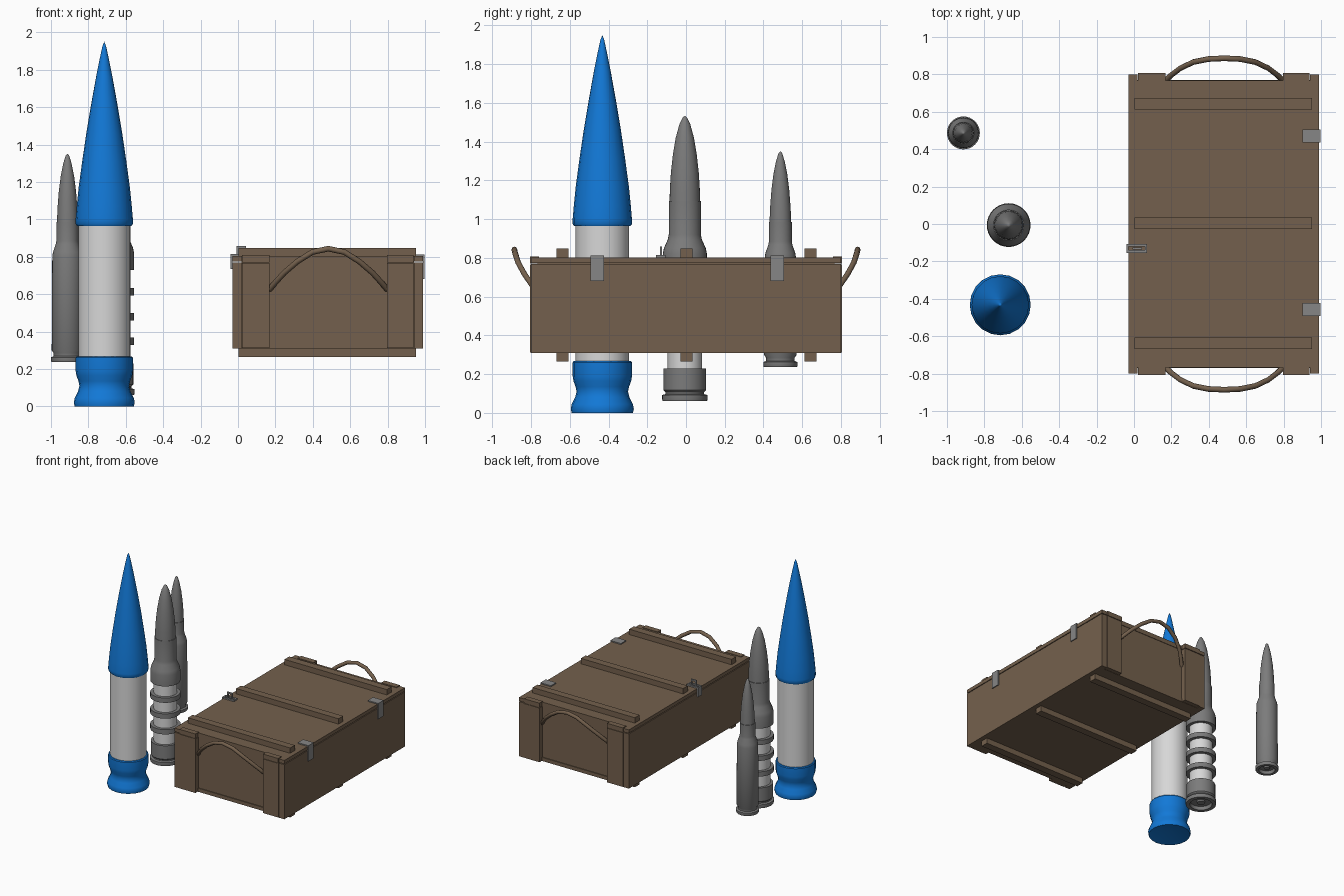
import bpy, bmesh, math
from mathutils import Vector


def material(name, rgb):
    m = bpy.data.materials.new(name)
    m.diffuse_color = (*rgb, 1)
    return m


BROWN = material("crate brown", (0.175, 0.118, 0.074))
BLUE = material("shell blue", (0.006, 0.19, 0.68))
WHITE = material("pale grey", (0.68, 0.68, 0.68))
GREY = material("gun grey", (0.20, 0.20, 0.20))
STEEL = material("fitting steel", (0.24, 0.24, 0.24))


def finish(name, bm, mat, angle=None):
    bmesh.ops.recalc_face_normals(bm, faces=bm.faces)
    me = bpy.data.meshes.new(name)
    bm.to_mesh(me)
    bm.free()
    me.materials.append(mat)
    ob = bpy.data.objects.new(name, me)
    bpy.context.collection.objects.link(ob)
    if angle:
        me.shade_smooth()
        me.set_sharp_from_angle(angle=math.radians(angle))
    return ob


def box(name, x, y, z, mat=BROWN):
    bm = bmesh.new()
    bmesh.ops.create_cube(bm, size=1)
    for v in bm.verts:
        v.co = [(r[0] + r[1]) / 2 + c * (r[1] - r[0]) for c, r in zip(v.co, (x, y, z))]
    return finish(name, bm, mat)


def lathe(name, centre, profile, mat, sides=32):
    """Revolve (radius, z) points, radius 0 closes to a pole."""
    bm = bmesh.new()
    rings = []
    for r, z in profile:
        n = 1 if r == 0 else sides
        rings.append([bm.verts.new((centre[0] + r * math.cos(2 * math.pi * i / sides),
                                    centre[1] + r * math.sin(2 * math.pi * i / sides), z))
                      for i in range(n)])
    for a, b in zip(rings, rings[1:]):
        for i in range(sides):
            j = (i + 1) % sides
            quad = [a[i % len(a)], a[j % len(a)], b[j % len(b)], b[i % len(b)]]
            bm.faces.new(list(dict.fromkeys(quad)))
    return finish(name, bm, mat, 35)


# Large blue-tipped shell
C = (-0.715, -0.432)
lathe("large_shell_base", C, [(0, 0.03), (0.14, 0.003), (0.158, 0), (0.163, 0.02), (0.158, 0.045),
      (0.14, 0.08), (0.133, 0.11), (0.138, 0.135), (0.149, 0.165), (0.153, 0.19),
      (0.153, 0.26), (0.148, 0.267), (0, 0.267)], BLUE, 20)
lathe("large_shell_case", C, [(0, 0.25), (0.139, 0.25), (0.139, 0.98), (0, 0.98)], WHITE, 32)
lathe("large_shell_nose", C, [(0, 0.965), (0.146, 0.965), (0.153, 0.975), (0.153, 1.0), (0.147, 1.07),
      (0.137, 1.17), (0.118, 1.31), (0.096, 1.46), (0.071, 1.61), (0.044, 1.76),
      (0.024, 1.86), (0.010, 1.925), (0, 1.95)], BLUE, 20)

# Medium ringed shell
C = (-0.67, -0.006)
lathe("medium_shell_base", C, [(0, 0.075), (0.03, 0.075), (0.03, 0.09), (0.08, 0.09), (0.085, 0.062),
      (0.115, 0.062), (0.117, 0.07), (0.117, 0.092), (0.1, 0.097), (0.1, 0.107), (0.11, 0.117),
      (0.11, 0.23), (0, 0.23)], GREY)
lathe("medium_shell_core", C, [(0, 0.2), (0.089, 0.2), (0.089, 0.75), (0, 0.75)], WHITE)
for i, z in enumerate((0.348, 0.48, 0.613)):
    lathe(f"medium_shell_ring_{i + 1}", C, [(0.085, z - 0.02), (0.115, z - 0.02), (0.115, z + 0.02),
          (0.085, z + 0.02), (0.085, z - 0.02)], GREY)
lathe("medium_shell_shoulder", C, [(0, 0.73), (0.114, 0.73), (0.114, 0.82), (0.108, 0.85), (0.088, 0.895),
      (0.083, 0.92), (0.083, 1.095), (0, 1.095)], GREY)
lathe("medium_shell_nose", C, [(0, 1.09), (0.079, 1.09), (0.077, 1.16), (0.072, 1.24), (0.062, 1.33),
      (0.047, 1.42), (0.028, 1.49), (0.011, 1.525), (0, 1.533)], GREY)

# Small shell
C = (-0.912, 0.487)
lathe("small_shell_case", C, [(0, 0.25), (0.022, 0.25), (0.022, 0.262), (0.058, 0.262), (0.062, 0.236),
      (0.085, 0.236), (0.088, 0.242), (0.088, 0.262), (0.074, 0.268), (0.074, 0.285), (0.084, 0.3),
      (0.081, 0.8), (0.077, 0.825), (0.062, 0.868), (0.059, 0.885), (0.059, 0.985), (0, 0.985)], GREY)
lathe("small_shell_nose", C, [(0, 0.98), (0.056, 0.98), (0.053, 1.06), (0.046, 1.15), (0.036, 1.23),
      (0.022, 1.3), (0.009, 1.342), (0, 1.351)], GREY)

# Crate walls, floor and lid
box("crate_floor", (-0.03, 0.99), (-0.77, 0.77), (0.31, 0.34))
for side, x in (("left", (-0.03, 0.02)), ("right", (0.94, 0.99))):
    box(f"{side}_wall", x, (-0.8, 0.8), (0.31, 0.768))
    box(f"{side}_lid_edge", x, (-0.8, 0.8), (0.774, 0.803))
box("lid_panel", (0.02, 0.94), (-0.767, 0.767), (0.766, 0.803))

# Crate ends with corner posts and lid cleats
for end, s in (("front", -1), ("back", 1)):
    box(f"{end}_wall", (0.02, 0.94), sorted((s * 0.735, s * 0.763)), (0.32, 0.768))
    for side, x in (("left", (0.022, 0.168)), ("right", (0.797, 0.937))):
        box(f"{end}_{side}_post", x, sorted((s * 0.76, s * 0.804)), (0.312, 0.766))
        box(f"{end}_{side}_cleat", x, sorted((s * 0.76, s * 0.806)), (0.77, 0.808))

# Slats on top and underneath
for i, y in enumerate((-0.638, 0.003, 0.643)):
    for level, z in (("top", (0.8, 0.848)), ("bottom", (0.265, 0.312))):
        box(f"{level}_slat_{i + 1}", (0.003, 0.952), (y - 0.031, y + 0.031), z)

# Rope handles, a round section swept along a mirrored arch
half = [(-0.315, 0.765, 0.625), (-0.285, 0.795, 0.66), (-0.235, 0.833, 0.715), (-0.165, 0.866, 0.775),
        (-0.085, 0.882, 0.825), (0, 0.886, 0.843)]
arch = half + [(-x, y, z) for x, y, z in reversed(half[:-1])]
for end, s in (("front", -1), ("back", 1)):
    pts = [Vector((0.483 + x, s * y, z)) for x, y, z in arch]
    bm = bmesh.new()
    rings = []
    for i, p in enumerate(pts):
        t = (pts[min(i + 1, len(pts) - 1)] - pts[max(i - 1, 0)]).normalized()
        u = t.cross(Vector((0, s, 0))).normalized()
        w = t.cross(u)
        rings.append([bm.verts.new(p + 0.015 * (u * math.cos(a) + w * math.sin(a)))
                      for a in [k * math.pi / 4 for k in range(8)]])
    for a, b in zip(rings, rings[1:]):
        for k in range(8):
            bm.faces.new((a[k], a[(k + 1) % 8], b[(k + 1) % 8], b[k]))
    bm.faces.new(rings[0])
    bm.faces.new(rings[-1])
    finish(f"{end}_rope_handle", bm, BROWN, 50)

# Hinges folded over the right edge
for i, y in enumerate((-0.457, 0.47)):
    yr = (y - 0.035, y + 0.035)
    box(f"hinge_{i + 1}_top", (0.9, 0.998), yr, (0.803, 0.812), STEEL)
    box(f"hinge_{i + 1}_side", (0.989, 0.998), yr, (0.68, 0.812), STEEL)

# Hasp on the left edge: slotted top plate, hanging strap and staple
Y = -0.13
box("hasp_front_bar", (-0.04, 0.07), (Y - 0.024, Y - 0.009), (0.803, 0.814), STEEL)
box("hasp_back_bar", (-0.04, 0.07), (Y + 0.009, Y + 0.024), (0.803, 0.814), STEEL)
box("hasp_inner_bar", (0.058, 0.07), (Y - 0.01, Y + 0.01), (0.803, 0.814), STEEL)
box("hasp_strap", (-0.04, -0.03), (Y - 0.024, Y + 0.024), (0.735, 0.814), STEEL)
box("staple_left_leg", (-0.008, 0.002), (Y - 0.005, Y + 0.005), (0.8, 0.85), STEEL)
box("staple_right_leg", (0.033, 0.043), (Y - 0.005, Y + 0.005), (0.8, 0.85), STEEL)
box("staple_bar", (-0.008, 0.043), (Y - 0.005, Y + 0.005), (0.845, 0.858), STEEL)
